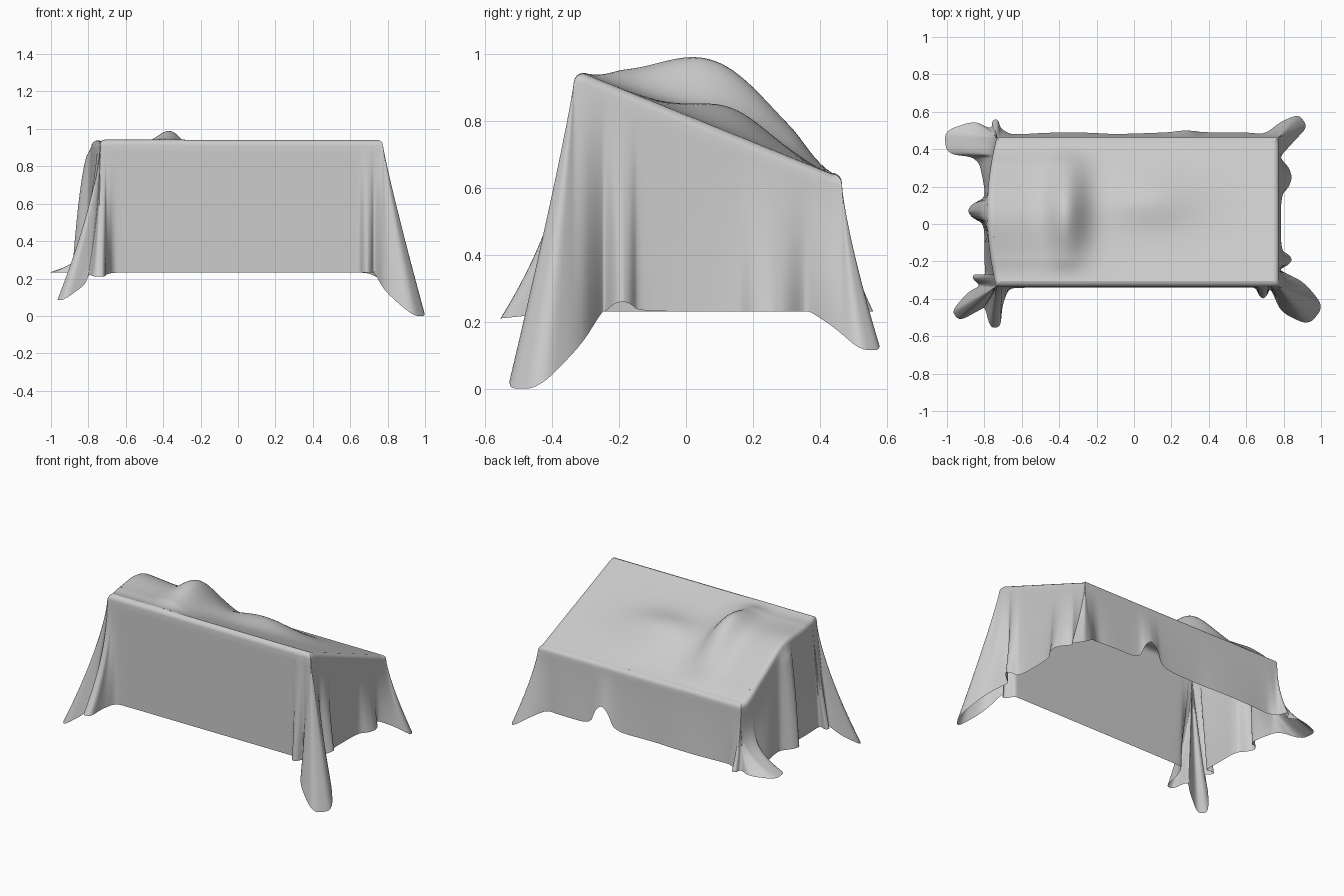
import bpy, math
from mathutils import Vector

if "Cube" in bpy.data.objects:
    bpy.data.objects.remove(bpy.data.objects["Cube"])

FRONT, BACK, RIGHT, R, HEM = -0.335, 0.465, 0.775, 0.03, 0.22


def left_edge(y):
    return -0.785 + 0.05 * ((y - 0.06) / 0.4) ** 2


# Sloping top of the cover, with a tall ridge to the left and a low swell to the right
def height(x, y):
    def bell(v, c, s):
        return math.exp(-((v - c) / s) ** 2 / 2)
    base = 0.94 - 0.405 * (y + 0.33)
    w = max(0, min(1, (y - FRONT) / 0.15)) * max(0, min(1, (BACK - y) / 0.15))
    w = w * w * (3 - 2 * w)
    plateau = 0.11 / (1 + math.exp((x + 0.27) / 0.06)) + 0.1 * max(0, -x - 0.5)
    ridge = (plateau + 0.1 * bell(x, -0.36, 0.07)) * bell(y, 0.09, 0.18)
    swell = 0.075 * bell(x, 0.08, 0.19) * bell(y, 0.14, 0.11)
    return base + w * (ridge + swell)


def clamp(x, y, inset):
    y = max(FRONT + inset, min(BACK - inset, y))
    return max(left_edge(y) + inset, min(RIGHT - inset, x)), y


def make(name, verts, faces):
    me = bpy.data.meshes.new(name)
    me.from_pydata(verts, [], faces)
    ob = bpy.data.objects.new(name, me)
    bpy.context.collection.objects.link(ob)
    for p in me.polygons:
        p.use_smooth = True
    return ob


# Hem of the hanging cloth, built anticlockwise
hem = []


def straight(x, y):
    hem.append(Vector((x, y, HEM, 1.2)))


def lobe(cx, cy, angle, length, spread, tip_z, power):
    """One fold swinging out from a corner: two shoulders and a blunt tip."""
    for side in (-1, -0.3, 0.3, 1):
        a = math.radians(angle + side * spread)
        shoulder = abs(side) == 1
        r = length * (0.55 if shoulder else 1.05)
        z = HEM + (tip_z - HEM) * (0.45 if shoulder else 1.05)
        hem.append(Vector((cx + r * math.cos(a), cy + r * math.sin(a), z, power)))


def pleat(start, direction, width, out, lift, power):
    """A ripple in a straight side: out moves it sideways, lift raises the hem."""
    s, d = Vector(start), Vector(direction)
    normal = Vector((d.y, -d.x))
    for t, f in ((-1, 0), (-0.5, 0.75), (0, 1), (0.5, 0.75), (1, 0)):
        p = s + d * t * width + normal * out * f
        hem.append(Vector((p.x, p.y, HEM + lift * f, power)))


# front side and front right corner
straight(-0.6, -0.34)
straight(0, -0.34)
straight(0.6, -0.34)
pleat((0.69, -0.34), (1, 0), 0.04, 0.06, 0, 1.1)
lobe(RIGHT, FRONT, -38, 0.25, 48, 0, 1.1)
# right side and back right corner
straight(0.785, -0.25)
pleat((0.785, -0.19), (0, 1), 0.05, 0.06, 0.03, 1.3)
pleat((0.785, 0.25), (0, 1), 0.1, 0.06, 0, 1.5)
straight(0.79, 0.37)
lobe(RIGHT, BACK, 34, 0.155, 48, 0.11, 1.3)
# back side with its lifted arch, and back left flap lying flat
straight(0.7, 0.48)
straight(0.6, 0.49)
pleat((0.28, 0.49), (-1, 0), 0.09, 0.01, 0.15, 1.3)
pleat((-0.35, 0.48), (-1, 0), 0.25, 0.01, 0, 1.3)
straight(-0.66, 0.48)
lobe(left_edge(BACK), BACK, 95, 0.09, 30, HEM, 2)
lobe(left_edge(BACK), BACK, 186, 0.27, 42, HEM, 4.5)
# left side and front left corner
straight(-0.8, 0.2)
pleat((-0.8, 0.07), (0, -1), 0.07, 0.09, 0.02, 0.5)
straight(-0.8, -0.18)
lobe(-0.76, FRONT, 150, 0.11, 25, HEM, 1.2)
lobe(-0.76, FRONT, 219, 0.24, 26, 0.08, 1.4)
lobe(-0.76, FRONT, 275, 0.21, 24, HEM - 0.02, 2)
straight(-0.67, -0.345)

# Round the hem by cutting its corners
for _ in range(3):
    cut = []
    for i, a in enumerate(hem):
        b = hem[(i + 1) % len(hem)]
        cut += [a.lerp(b, 0.2), a.lerp(b, 0.8)]
    hem = cut

# Hanging skirt: rounded rim, then rows flaring down to the hem
ARC, ROWS = 4, 16
verts, n = [], ARC + ROWS + 1
for x, y, z, power in hem:
    ix, iy = clamp(x, y, R)
    ox, oy = clamp(x, y, 0)
    top = height(ix, iy)
    for k in range(ARC + 1):
        a = k / ARC * math.pi / 2
        s = math.sin(a)
        verts.append((ix + (ox - ix) * s, iy + (oy - iy) * s, top - R * (1 - math.cos(a))))
    for k in range(1, ROWS + 1):
        t = k / ROWS
        f = t ** power
        verts.append((ox + (x - ox) * f, oy + (y - oy) * f, top - R + (z - top + R) * t))
m = len(hem)
faces = [(i * n + k, i * n + k + 1, (i + 1) % m * n + k + 1, (i + 1) % m * n + k)
         for i in range(m) for k in range(n - 1)]
skirt = make("cloth_skirt", verts, faces)
low = min(v[2] for v in verts)

# Draped top sheet
NX, NY = 90, 45
verts = []
for j in range(NY + 1):
    y = FRONT + R + (BACK - FRONT - 2 * R) * j / NY
    x0, x1 = left_edge(y) + R, RIGHT - R
    for i in range(NX + 1):
        x = x0 + (x1 - x0) * i / NX
        verts.append((x, y, height(x, y)))
w = NX + 1
faces = [(j * w + i, j * w + i + 1, (j + 1) * w + i + 1, (j + 1) * w + i)
         for j in range(NY) for i in range(NX)]
top_sheet = make("cloth_top", verts, faces)

# Rest the lowest tip on the ground
for ob in (skirt, top_sheet):
    for v in ob.data.vertices:
        v.co.z -= low
